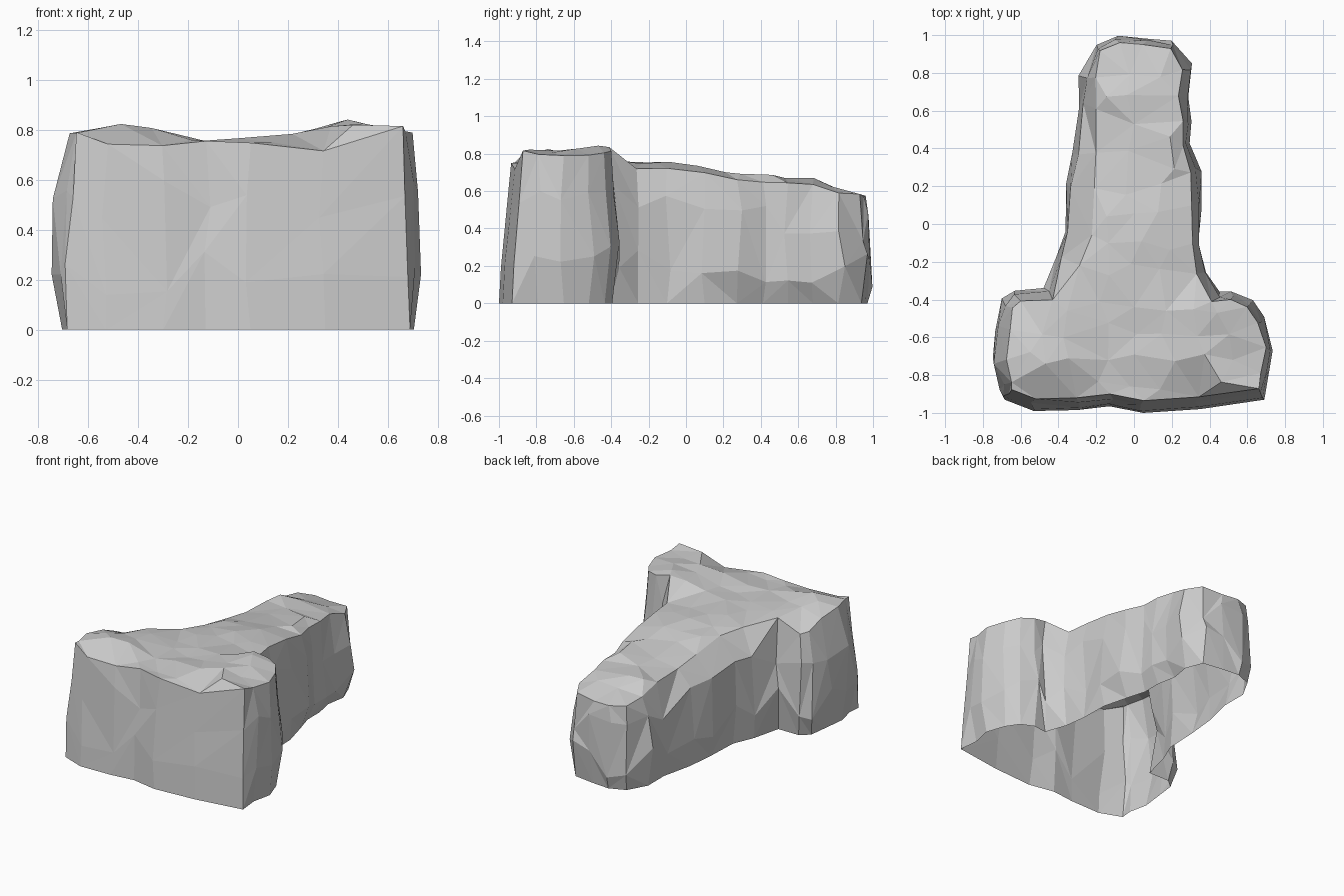
import bpy, bmesh, random
from mathutils import Vector
from mathutils.geometry import delaunay_2d_cdt

if "Cube" in bpy.data.objects:
    bpy.data.objects.remove(bpy.data.objects["Cube"])

random.seed(7)

# widest plan outline of the T-shaped rock, counter-clockwise from the front left
OUTLINE = [(-.685, -.93), (-.53, -.99), (-.3, -.985), (-.13, -.965), (.05, -1.0), (.35, -.98),
           (.69, -.93), (.72, -.8), (.75, -.65), (.70, -.5), (.63, -.40), (.52, -.35), (.44, -.37),
           (.38, -.25), (.36, -.1), (.355, .1), (.35, .28), (.31, .42), (.31, .55),
           (.285, .68), (.305, .83), (.21, .955), (.05, .98), (-.08, .99), (-.2, .94),
           (-.29, .8), (-.29, .62), (-.34, .4), (-.36, .2), (-.37, -.03), (-.43, -.17),
           (-.48, -.345), (-.62, -.335), (-.71, -.41), (-.73, -.55), (-.75, -.72), (-.72, -.86)]
# crown height along the length
CROWN = [(-1, .745), (-.9, .75), (-.5, .765), (-.2, .757), (0, .735), (.4, .68), (.7, .66), (.88, .605), (1, .56)]
# front rim height across the width
FRONT = [(-.7, .805), (-.62, .785), (-.45, .715), (-.2, .755), (0, .76), (.2, .72), (.45, .715), (.56, .715), (.68, .835)]
# raised shoulders across the head
SHOULDER = [(0, 0), (.2, .012), (.45, .08), (.58, .04), (.7, .035)]


def interp(table, t):
    if t <= table[0][0]:
        return table[0][1]
    for (a, p), (b, q) in zip(table, table[1:]):
        if t <= b:
            return p + (q - p) * (t - a) / (b - a)
    return table[-1][1]


def jit(a):
    return random.uniform(-a, a)


def height(x, y):
    """Top surface: sloping crown with raised shoulders on the wide head."""
    z = interp(CROWN, y)
    if y < -.3:
        bump = interp(SHOULDER, abs(x))
        if x < 0:                      # left shoulder falls away to the back
            back = min(1, max(0, (y + .7) / .35))
            bump -= back * min(1, abs(x) / .55) * .12
        z += bump
    elif x < -.17 or x > .25:
        z -= .012
    return z


def insets(x, y):
    """Inward shift of the wall at the foot, low, high and rim rows."""
    if y < -.92:                       # leaning front face
        return 0, .012, .042, .065
    if y < -.3:                        # bulging head sides
        return .045, 0, .02, (.05 if x > 0 else .075)
    if y > .9:                         # rounded tip
        return .02, 0, .01, .03
    if x > 0:                          # undercut right flank
        return (.06 if y > .15 else .02), .01, .02, .05
    return .03, .01, .035, min(.15, -x - .2)   # sloping left flank


pts = [Vector(p) for p in OUTLINE]
n = len(pts)
bm = bmesh.new()
rows = [[], [], [], []]

# wall rings
for i, p in enumerate(pts):
    t = (pts[(i + 1) % n] - pts[i - 1]).normalized()
    inward = Vector((-t.y, t.x))
    ins = insets(p.x, p.y)
    rim = p + inward * ins[3]
    if p.y < -.92:
        top = interp(FRONT, rim.x)
    else:
        top = height(*rim) + jit(.01)
        if -.3 < p.y < .9:
            top -= .02
    for k, f in enumerate((0, .3, .7, 1)):
        q = p + inward * ins[k]
        z = top * f
        if k in (1, 2):
            a = .003 if p.y < -.92 else .01 if p.y > .9 else .018
            q += inward * jit(a) + t * jit(.025)
            z += jit(.09)
        rows[k].append(bm.verts.new((q.x, q.y, z)))

# irregular triangles on the walls
for k in range(3):
    for i in range(n):
        j = (i + 1) % n
        a, b, c, d = rows[k][i], rows[k][j], rows[k + 1][j], rows[k + 1][i]
        for tri in (((a, b, c), (a, c, d)) if random.random() < .5 else ((a, b, d), (b, c, d))):
            bm.faces.new(tri)

# scattered points on the top, joined to the rim
rim = [v.co.xy for v in rows[3]]


def inside(p):
    hit = False
    for a, b in zip(rim, rim[1:] + rim[:1]):
        if (a.y > p.y) != (b.y > p.y) and p.x < (b.x - a.x) * (p.y - a.y) / (b.y - a.y) + a.x:
            hit = not hit
    return hit


cloud = [Vector((-.47, -.74)), Vector((.44, -.47))]   # the two shoulder peaks
for iy in range(13):
    for ix in range(9):
        p = Vector((-.68 + ix * .17 + jit(.05), -.86 + iy * .15 + jit(.05)))
        if inside(p) and min((p - r).length for r in rim + cloud[:2]) > .08:
            cloud.append(p)
cv, _, cf, orig, _, _ = delaunay_2d_cdt(rim + cloud, [], [list(range(n))], 1, 1e-5)
top_verts = []
for co, src in zip(cv, orig):
    if src and src[0] < n:
        top_verts.append(rows[3][src[0]])
    else:
        top_verts.append(bm.verts.new((co.x, co.y, height(co.x, co.y) + jit(.012))))
for f in cf:
    bm.faces.new([top_verts[i] for i in f])

# the underside stays open, as a hollow shell
me = bpy.data.meshes.new("rock")
bm.to_mesh(me)
bm.free()
ob = bpy.data.objects.new("rock", me)
bpy.context.collection.objects.link(ob)
